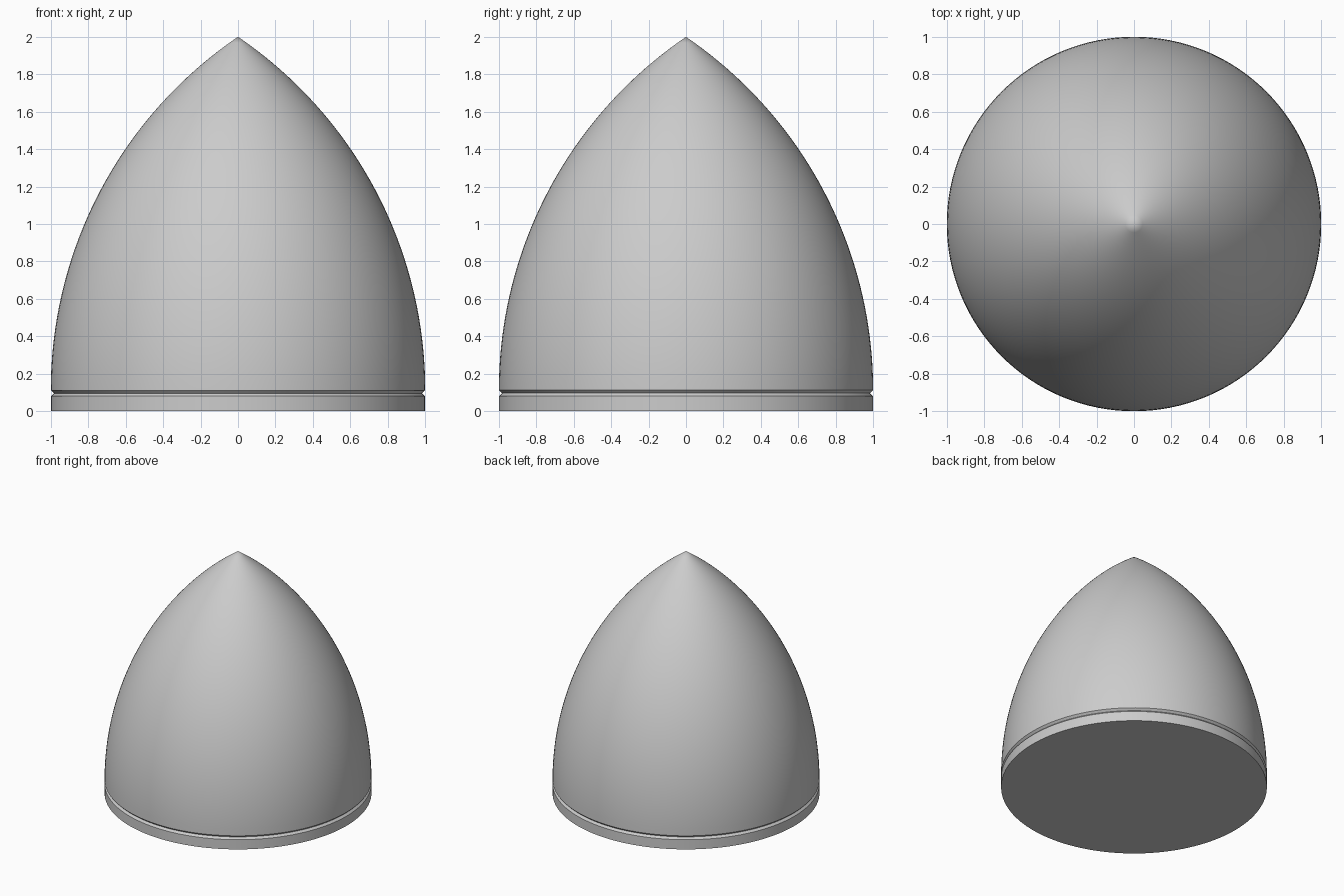
import bpy
import bmesh
import math

SEGMENTS = 128
STEPS = 40
RADIUS = 1.0
HEIGHT = 2.0
SHOULDER = 0.112   # where the curved shell begins, just above the groove

cube = bpy.data.objects.get("Cube")
if cube:
    bpy.data.objects.remove(cube, do_unlink=True)

# Plain grey material
grey = bpy.data.materials.new("light_grey")
grey.use_nodes = True
colour = (0.6, 0.6, 0.6, 1.0)
grey.diffuse_color = colour
grey.node_tree.nodes["Principled BSDF"].inputs["Base Color"].default_value = colour


def ogive(length, steps):
    """Tangent ogive from the shoulder up to the sharp tip."""
    arc = (RADIUS ** 2 + length ** 2) / (2 * RADIUS)
    sweep = math.asin(length / arc)
    for i in range(steps + 1):
        angle = sweep * i / steps
        r = max(arc * math.cos(angle) + RADIUS - arc, 0.0)
        yield r, SHOULDER + arc * math.sin(angle)


def lathe(name, profile):
    """Spin a (radius, height) profile around the z axis."""
    bm = bmesh.new()
    verts = [bm.verts.new((r, 0, z)) for r, z in profile]
    edges = [bm.edges.new(pair) for pair in zip(verts, verts[1:])]
    bmesh.ops.spin(bm, geom=verts + edges, cent=(0, 0, 0), axis=(0, 0, 1),
                   angle=math.tau, steps=SEGMENTS, use_duplicate=False)
    bmesh.ops.remove_doubles(bm, verts=bm.verts, dist=0.0001)
    bmesh.ops.recalc_face_normals(bm, faces=bm.faces)
    mesh = bpy.data.meshes.new(name)
    bm.to_mesh(mesh)
    bm.free()
    mesh.materials.append(grey)
    obj = bpy.data.objects.new(name, mesh)
    bpy.context.collection.objects.link(obj)
    return obj


# Flat base, straight rim band and V groove, then the curved shell
base = [(0, 0), (RADIUS, 0), (RADIUS, 0.08), (RADIUS - 0.016, 0.096)]
nose_cone = lathe("nose_cone", base + list(ogive(HEIGHT - SHOULDER, STEPS)))

# Smooth shell with crisp groove and base edges
bpy.ops.object.select_all(action="DESELECT")
nose_cone.select_set(True)
bpy.context.view_layer.objects.active = nose_cone
bpy.ops.object.shade_smooth_by_angle(angle=math.radians(30))
